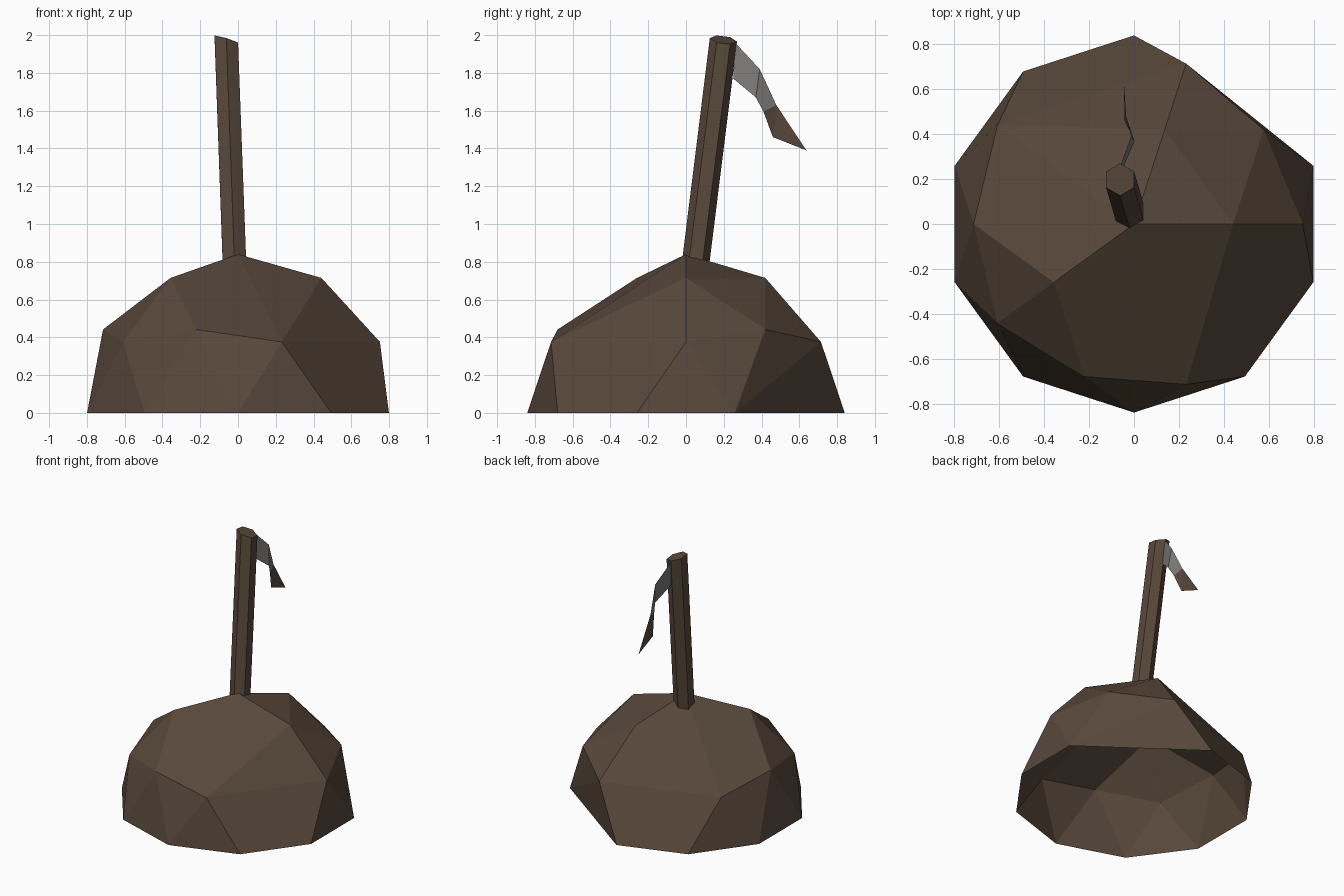
import bpy, bmesh
from mathutils import Vector

cube = bpy.data.objects.get("Cube")
if cube:
    bpy.data.objects.remove(cube, do_unlink=True)


def material(name, rgb):
    m = bpy.data.materials.new(name)
    m.use_nodes = True
    m.diffuse_color = (*rgb, 1)
    m.node_tree.nodes["Principled BSDF"].inputs["Base Color"].default_value = (*rgb, 1)
    return m


brown = material("earth_brown", (0.097, 0.064, 0.043))
gray = material("cloth_gray", (0.2, 0.195, 0.19))


def finish(bm, name, *mats):
    mesh = bpy.data.meshes.new(name)
    bm.to_mesh(mesh)
    bm.free()
    for m in mats:
        mesh.materials.append(m)
    obj = bpy.data.objects.new(name, mesh)
    bpy.context.collection.objects.link(obj)
    return obj


# Mound: half icosphere with a few corners sliced off into broad facets
bm = bmesh.new()
bmesh.ops.create_icosphere(bm, subdivisions=2, radius=0.84)
bmesh.ops.delete(bm, geom=[v for v in bm.verts if v.co.z < -0.01], context='VERTS')
sliced = [(0.14, -0.42, 0.71), (0.58, -0.42, 0.44), (-0.36, 0.26, 0.71),
          (-0.22, 0.68, 0.44), (0.49, 0.68, 0)]
for p in sliced:
    bm.verts.remove(min(bm.verts, key=lambda v: (v.co - Vector(p)).length))
bmesh.ops.delete(bm, geom=bm.edges[:], context='EDGES_FACES')
bmesh.ops.convex_hull(bm, input=bm.verts[:])
# The underside stays open
base = [f for f in bm.faces if all(v.co.z < 0.01 for v in f.verts)]
bmesh.ops.delete(bm, geom=base, context='FACES')
bmesh.ops.recalc_face_normals(bm, faces=bm.faces[:])
finish(bm, "mound", brown)

# Leaning six-sided pole with a slanted top
bm = bmesh.new()
bmesh.ops.create_cone(bm, cap_ends=True, segments=6, radius1=0.072, radius2=0.072, depth=1)
low, high = Vector((-0.018, 0.048, 0.77)), Vector((-0.062, 0.198, 1.975))
for v in bm.verts:
    x, y, z = v.co
    if z > 0:
        v.co = high + Vector((x, y, -0.3 * x - 0.13 * y))
    else:
        v.co = low + Vector((x, y, -0.13 * y))
finish(bm, "pole", brown)

# Torn pennant: gray cloth with a brown tail
bm = bmesh.new()
top = [bm.verts.new(p) for p in [(-0.06, 0.26, 1.96), (-0.013, 0.39, 1.82), (-0.035, 0.478, 1.63)]]
bottom = [bm.verts.new(p) for p in [(-0.048, 0.25, 1.77), (0.002, 0.37, 1.67),
                                    (-0.017, 0.41, 1.595), (-0.042, 0.46, 1.46)]]
tip = bm.verts.new((-0.045, 0.637, 1.39))
for i in range(2):
    bm.faces.new((bottom[i], bottom[i + 1], top[i + 1], top[i]))
for tri in [(bottom[2], bottom[3], top[2]), (bottom[3], tip, top[2])]:
    bm.faces.new(tri).material_index = 1
finish(bm, "pennant", gray, brown)
